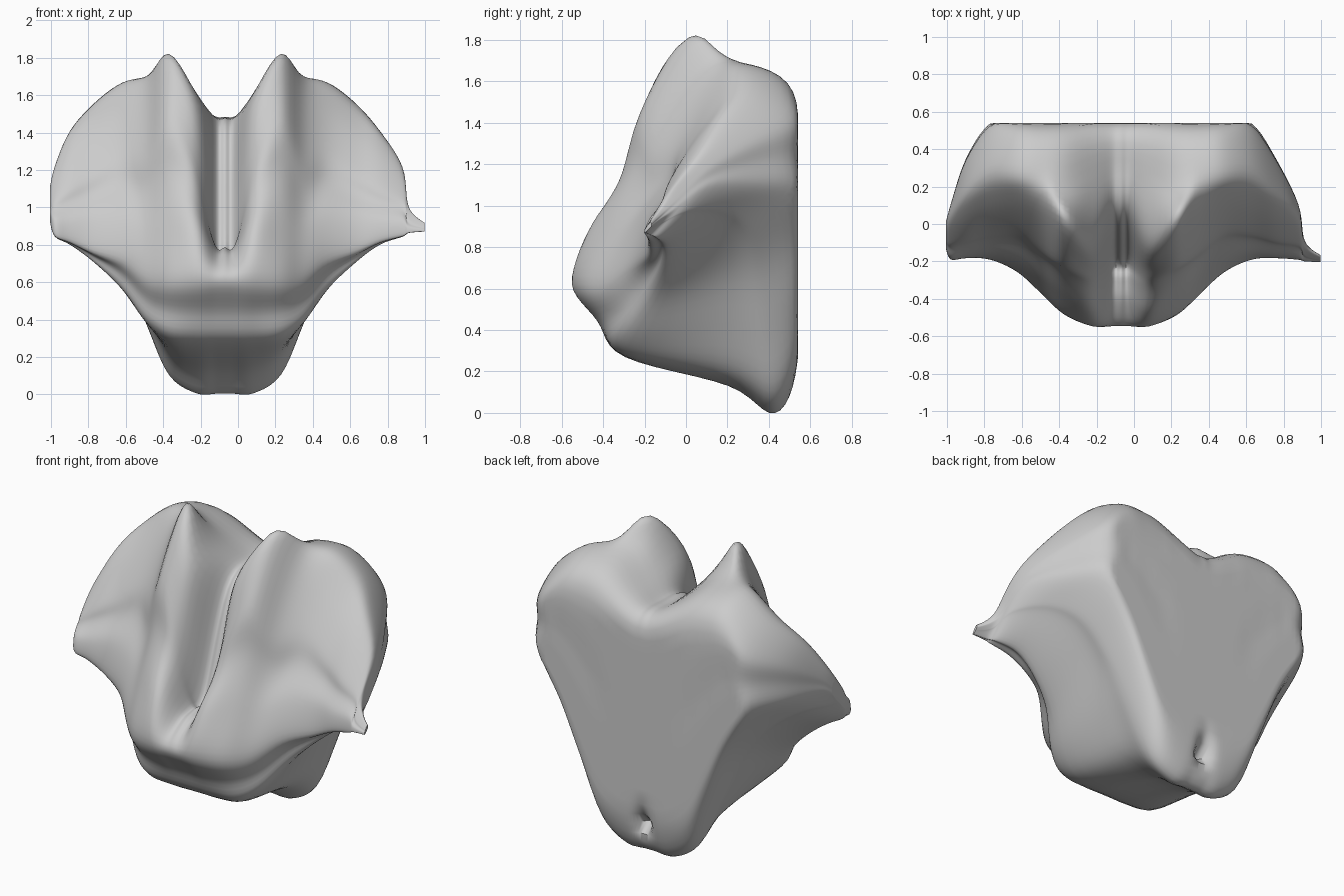
import bpy, bmesh, math
from mathutils import Vector

if "Cube" in bpy.data.objects:
    bpy.data.objects.remove(bpy.data.objects["Cube"], do_unlink=True)

CENTRE = -0.07   # plane of near symmetry
BACK = 0.54      # flat rear plate

# Side profiles (y, z): back low, lip, jaw, chin, brow, front, peak, rear top, back top
groove = [(.54, .25), (.43, 0), (-.3, .27), (-.55, .62), (-.42, .75), (-.19, .83), (.03, 1.4), (.3, 1.48), (.54, 1.41)]
ridge = [(.54, .25), (.43, 0), (-.3, .27), (-.55, .62), (-.48, .87), (-.26, 1.23), (-.11, 1.59), (.25, 1.56), (.54, 1.45)]
knob = [(.55, .36), (.43, .1), (-.3, .29), (-.49, .62), (-.39, .9), (-.21, 1.47), (.02, 1.83), (.19, 1.69), (.52, 1.54)]
valley = [(.55, .58), (.4, .38), (-.25, .38), (-.38, .63), (-.3, .87), (-.13, 1.3), (.09, 1.65), (.27, 1.69), (.52, 1.55)]
flank = [(.55, .85), (.37, .69), (-.14, .56), (-.26, .73), (-.2, .95), (-.03, 1.3), (.14, 1.57), (.28, 1.67), (.52, 1.54)]
shoulder = [(.53, 1.06), (.33, .9), (-.08, .71), (-.19, .77), (-.16, .95), (-.04, 1.2), (.12, 1.44), (.28, 1.56), (.51, 1.42)]
lobe = [(.34, 1.1), (.2, .99), (-.07, .81), (-.18, .82), (-.17, .93), (-.08, 1.12), (.06, 1.32), (.18, 1.41), (.33, 1.32)]
wing = [(.1, 1.09), (.02, .99), (-.12, .85), (-.19, .85), (-.18, .93), (-.1, 1.05), (0, 1.18), (.06, 1.22), (.1, 1.18)]


def shrink(profile, target, amount):
    """Pull a profile towards a point."""
    return [(y + (target[0] - y) * amount, z + (target[1] - z) * amount) for y, z in profile]


def section(distance, side, profile):
    """Place a profile, adding the hollow underside, chin slope, front dip and rear middle."""
    pts = [Vector((CENTRE + side * distance, y, z)) for y, z in profile]
    low, lip, jaw, chin, brow, front = pts[:6]
    hollow = lip.lerp(jaw, 0.3) + Vector((0, 0, 0.09 * (jaw - lip).length_squared))
    dip = brow.lerp(front, 0.5) + Vector((0, 0.06 * (front - brow).length, 0))
    return [low, lip, hollow, jaw, jaw.lerp(chin, 0.5), chin, brow, dip, front,
            *pts[6:], pts[-1].lerp(low, 0.5)]


def spline(a, b, c, d, t):
    """Catmull-Rom point between b and c."""
    return 0.5 * (2 * b + (c - a) * t + (2 * a - 5 * b + 4 * c - d) * t ** 2
                  + (3 * b - a - 3 * c + d) * t ** 3)


def smooth_path(points, steps, closed):
    n = len(points)
    pick = (lambda i: points[i % n]) if closed else (lambda i: points[min(max(i, 0), n - 1)])
    path = [spline(pick(i - 1), pick(i), pick(i + 1), pick(i + 2), s / steps)
            for i in range(n if closed else n - 1) for s in range(steps)]
    return path if closed else path + [points[-1].copy()]


# Sections from the middle outwards, shared by both sides
half = [(.05, groove), (.15, ridge), (.3, knob), (.42, valley), (.55, flank),
        (.7, shoulder), (.83, lobe)]
tip = (-.205, .875)
right_tail = [(.91, wing), (.935, shrink(wing, (-.08, 1), .5))]
left_tail = [(.95, wing), (.975, shrink(wing, tip, .55)), (1.01, shrink(wing, tip, .75)),
             (1.07, shrink(wing, tip, .88))]

sections = [section(d, -1, p) for d, p in reversed(half + right_tail)]
sections.append(section(0, 1, groove))
sections += [section(d, 1, p) for d, p in half + left_tail]

# Rings along each profile, then curves across the sections
rings = [smooth_path(s, 6, True) for s in sections]
strands = [smooth_path(list(strand), 5, False) for strand in zip(*rings)]

# Skin the body
bm = bmesh.new()
grid = [[bm.verts.new(p) for p in strand] for strand in strands]
count, length = len(grid), len(grid[0])
for i in range(count):
    here, following = grid[i], grid[(i + 1) % count]
    for j in range(length - 1):
        bm.faces.new((here[j], here[j + 1], following[j + 1], following[j]))
for end in (0, length - 1):
    bm.faces.new([strand[end] for strand in grid])

# Soften the surface, flatten the back and press in the small rear pit
for _ in range(4):
    bmesh.ops.smooth_vert(bm, verts=bm.verts, factor=0.3, use_axis_x=True, use_axis_y=True, use_axis_z=True)
for v in bm.verts:
    v.co.y = min(v.co.y, BACK)
    v.co.z = max(v.co.z, 0)
    if v.co.y > 0.45:
        reach = math.hypot(v.co.x - CENTRE, v.co.z - 0.2)
        v.co.y -= 0.1 * math.exp(-(reach / 0.05) ** 2)
bmesh.ops.recalc_face_normals(bm, faces=bm.faces)

mesh = bpy.data.meshes.new("bone_body")
bm.to_mesh(mesh)
bm.free()
body = bpy.data.objects.new("bone_body", mesh)
bpy.context.collection.objects.link(body)

# Plain grey finish
grey = bpy.data.materials.new("light_grey")
grey.use_nodes = True
colour = (0.6, 0.6, 0.6, 1)
grey.diffuse_color = colour
grey.node_tree.nodes["Principled BSDF"].inputs["Base Color"].default_value = colour
mesh.materials.append(grey)

bpy.context.view_layer.objects.active = body
body.select_set(True)
bpy.ops.object.shade_smooth_by_angle(angle=math.radians(50))
